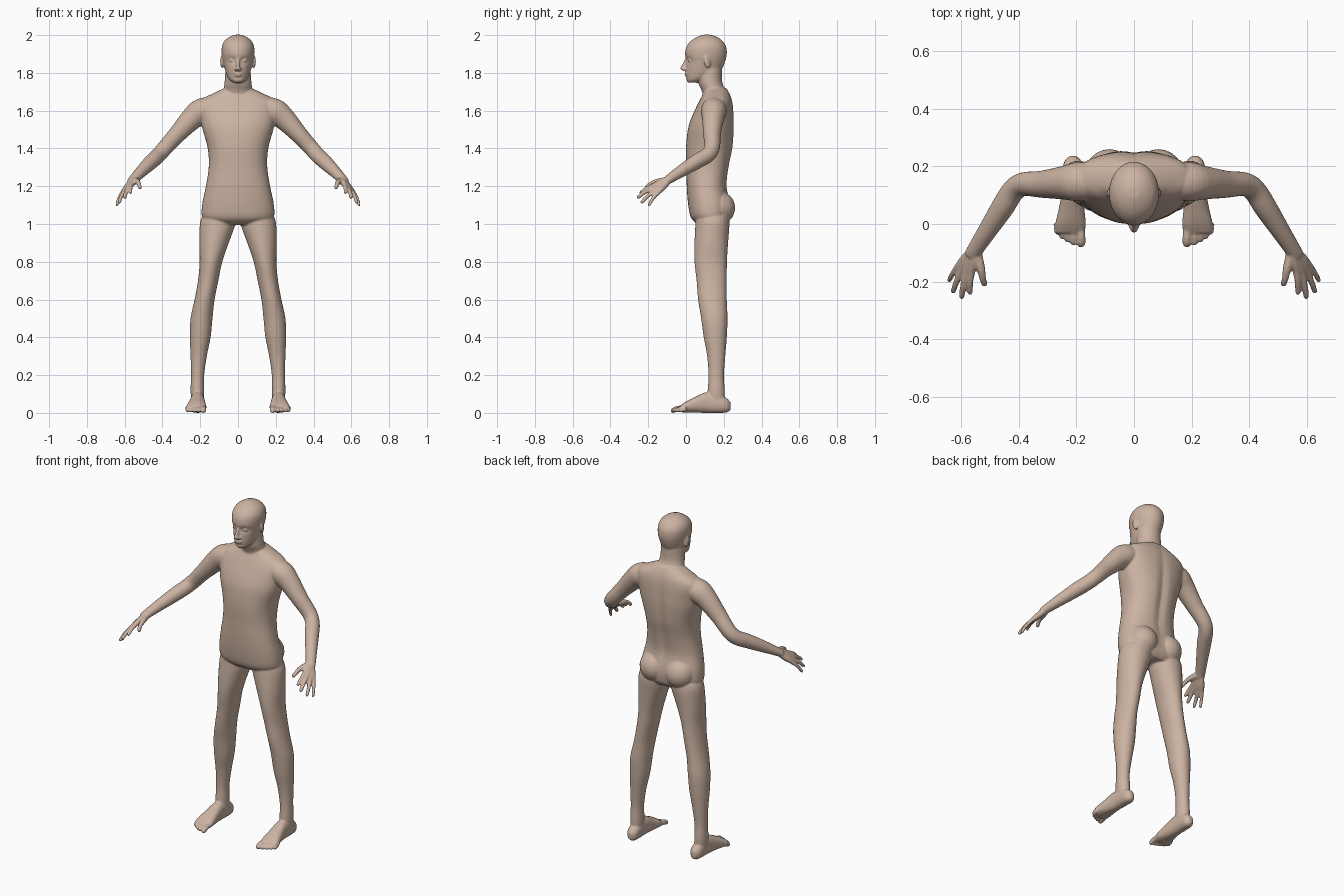
import bpy, bmesh, math
from mathutils import Vector, Matrix

bm = bmesh.new()


def loft(rows, normal=None, sides=32, power=2.0, steps=4, mirror=False, shape=None):
    """Skin smooth rings along rows of (x, y, z, half width, half depth)."""
    pts = []
    for i in range(len(rows) - 1):
        p = [rows[max(0, min(len(rows) - 1, i + k))] for k in (-1, 0, 1, 2)]
        for s in range(steps):
            t = s / steps
            pts.append([0.5 * (2 * b + (c - a) * t + (2 * a - 5 * b + 4 * c - d) * t * t
                               + (3 * b - a - 3 * c + d) * t ** 3) for a, b, c, d in zip(*p)])
    pts.append(list(rows[-1]))
    centres = [Vector(p[:3]) for p in pts]
    for side in ((1, -1) if mirror else (1,)):
        rings = []
        for i, p in enumerate(pts):
            t = Vector(normal) if normal else (
                centres[min(i + 1, len(pts) - 1)] - centres[max(i - 1, 0)]).normalized()
            if abs(t.z) > 0.99:
                u, v = Vector((1, 0, 0)), Vector((0, 1, 0))
            else:
                u = t.cross(Vector((0, 0, 1))).normalized()
                v = u.cross(t)
            ring = []
            for k in range(sides):
                ang = 2 * math.pi * k / sides
                c, s = math.cos(ang), math.sin(ang)
                cx = math.copysign(abs(c) ** (2 / power), c) * max(p[3], 0.001)
                cy = math.copysign(abs(s) ** (2 / power), s) * max(p[4], 0.001)
                co = centres[i] + u * cx + v * cy
                if shape:
                    shape(co)
                ring.append(bm.verts.new((co.x * side, co.y, max(co.z, 0.0))))
            rings.append(ring)
        for a, b in zip(rings, rings[1:]):
            for k in range(sides):
                j = (k + 1) % sides
                bm.faces.new((a[k], a[j], b[j], b[k]))
        bm.faces.new(rings[0])
        bm.faces.new(rings[-1])


def ball(centre, radii, mirror=True, tilt=(0, 0, 0)):
    """Ellipsoid, mirrored across x when asked."""
    for side in ((1, -1) if mirror else (1,)):
        rot = (Matrix.Rotation(tilt[2] * side, 4, 'Z') @ Matrix.Rotation(tilt[0], 4, 'X'))
        m = (Matrix.Translation((centre[0] * side, centre[1], centre[2])) @ rot
             @ Matrix.Diagonal((*radii, 1)))
        bmesh.ops.create_uvsphere(bm, u_segments=24, v_segments=16, radius=1, matrix=m)


def stack(table):
    """Rows of (z, front y, back y, half width) as level rings."""
    return [(0, (f + b) / 2, z, w, (b - f) / 2) for z, f, b, w in table]


def bump(d, width):
    return math.exp(-(d / width) ** 2)


def spine_groove(co):
    if co.y > 0.15:
        co.y -= 0.012 * bump(co.x, 0.025) * bump(co.z - 1.38, 0.25)


def eye_sockets(co):
    if co.y < 0.08:
        co.y += 0.013 * bump(abs(co.x) - 0.034, 0.018) * bump(co.z - 1.866, 0.014)
        co.y += 0.006 * bump(co.z - 1.772, 0.008) * bump(co.x, 0.03)


UP = (0, 0, 1)
# torso
loft(stack([(0.995, .07, .21, .13), (1.03, .028, .232, .187), (1.1, .012, .236, .19),
            (1.2, .004, .217, .17), (1.3, .002, .228, .155), (1.4, .0, .248, .16),
            (1.5, .01, .255, .187), (1.56, .028, .254, .198), (1.62, .055, .25, .207),
            (1.66, .075, .243, .19), (1.69, .09, .232, .135), (1.72, .10, .215, .07)]),
     UP, 64, 2.3, shape=spine_groove)
ball((.085, .17, 1.085), (.088, .09, .09))
# neck
loft(stack([(1.62, .10, .24, .10), (1.70, .085, .215, .08), (1.75, .065, .192, .071),
            (1.83, .06, .19, .066)]), UP)
# head
loft(stack([(1.748, .012, .06, .024), (1.765, .0, .12, .046), (1.79, -.001, .165, .06),
            (1.82, .0, .19, .07), (1.86, .001, .207, .079), (1.9, -.005, .216, .086),
            (1.94, .003, .212, .085), (1.97, .027, .192, .071), (1.99, .058, .165, .046),
            (2.002, .09, .13, .018)]), UP, 64, shape=eye_sockets)
# face: nose, eyes, lips, ears
loft([(0, .006, 1.876, .008, .01), (0, -.01, 1.845, .009, .01), (0, -.02, 1.822, .013, .011),
      (0, -.006, 1.81, .012, .006)], UP, 16)
ball((.012, -.004, 1.82), (.009, .012, .008))
ball((.033, .022, 1.866), (.015, .013, .011))
ball((0, .003, 1.797), (.024, .012, .005), False)
ball((0, .004, 1.787), (.02, .012, .0055), False)
ball((.085, .112, 1.857), (.008, .018, .034), tilt=(.2, 0, .35))
# legs
loft([(.105, .14, 1.04, .085, .085), (.108, .14, 1.0, .094, .09), (.127, .134, .9, .078, .089),
      (.143, .131, .8, .06, .086), (.158, .136, .7, .054, .08), (.177, .14, .6, .053, .076),
      (.193, .15, .5, .058, .07), (.2, .155, .4, .055, .061), (.208, .16, .3, .043, .048),
      (.214, .16, .2, .035, .041), (.215, .16, .12, .036, .045), (.214, .16, .06, .034, .045)],
     UP, mirror=True)
# feet
loft([(.212, .236, .035, .012, .02), (.212, .215, .04, .031, .038), (.213, .17, .05, .036, .05),
      (.214, .11, .055, .037, .055), (.217, .05, .043, .045, .042), (.22, 0, .031, .053, .029),
      (.222, -.032, .021, .05, .017)], (0, -1, 0), mirror=True, power=2.3)
for x, tip, r in ((.184, -.08, .0155), (.21, -.074, .012), (.231, -.064, .0115),
                  (.25, -.052, .011), (.267, -.036, .011)):
    loft([(x + .004, .0, .027, r, r), (x, tip + .035, .022, r, r), (x, tip + .012, .014, r, r),
          (x, tip, .012, r * .5, r * .5)], (0, -1, 0), 16, mirror=True)
# arms
loft([(.11, .15, 1.62, .06, .055), (.19, .147, 1.598, .068, .068), (.245, .143, 1.557, .058, .06),
      (.32, .138, 1.477, .047, .047), (.385, .138, 1.405, .041, .042), (.42, .115, 1.366, .04, .041),
      (.455, .06, 1.333, .04, .04), (.51, -.025, 1.28, .033, .032), (.552, -.09, 1.237, .028, .024),
      (.562, -.11, 1.223, .028, .021)], mirror=True)
# hands: each digit runs from wrist through knuckle to tip
for wrist, knuckle, tip, r in (
        ((.548, -.10, 1.236), (.564, -.166, 1.207), (.570, -.245, 1.163), .0105),
        ((.556, -.10, 1.230), (.582, -.174, 1.190), (.600, -.259, 1.139), .011),
        ((.562, -.10, 1.224), (.600, -.166, 1.174), (.630, -.239, 1.112), .0105),
        ((.566, -.10, 1.220), (.613, -.150, 1.164), (.644, -.199, 1.097), .0095),
        ((.546, -.10, 1.232), (.530, -.163, 1.222), (.517, -.215, 1.190), .0115)):
    w, k, t = Vector(wrist), Vector(knuckle), Vector(tip)
    loft([(*w, .017, .017), (*w.lerp(k, .5), .017, .017), (*k, r * 1.25, r * 1.25),
          (*(k.lerp(t, .5) + Vector((.002, 0, .005))), r, r), (*k.lerp(t, .9), r * .9, r * .9),
          (*t, r * .45, r * .45)], sides=16, mirror=True)

# fuse all the parts into one smooth skin
bmesh.ops.recalc_face_normals(bm, faces=bm.faces)
mesh = bpy.data.meshes.new("human_body")
bm.to_mesh(mesh)
bm.free()
body = bpy.data.objects.new("human_body", mesh)
bpy.context.collection.objects.link(body)
fuse = body.modifiers.new("fuse", 'REMESH')
fuse.mode = 'VOXEL'
fuse.voxel_size = 0.005
fuse.use_smooth_shade = True
soften = body.modifiers.new("soften", 'SMOOTH')
soften.factor = 0.5
soften.iterations = 4
skin = bpy.data.materials.new("skin")
skin.diffuse_color = (0.60, 0.45, 0.36, 1)
mesh.materials.append(skin)
